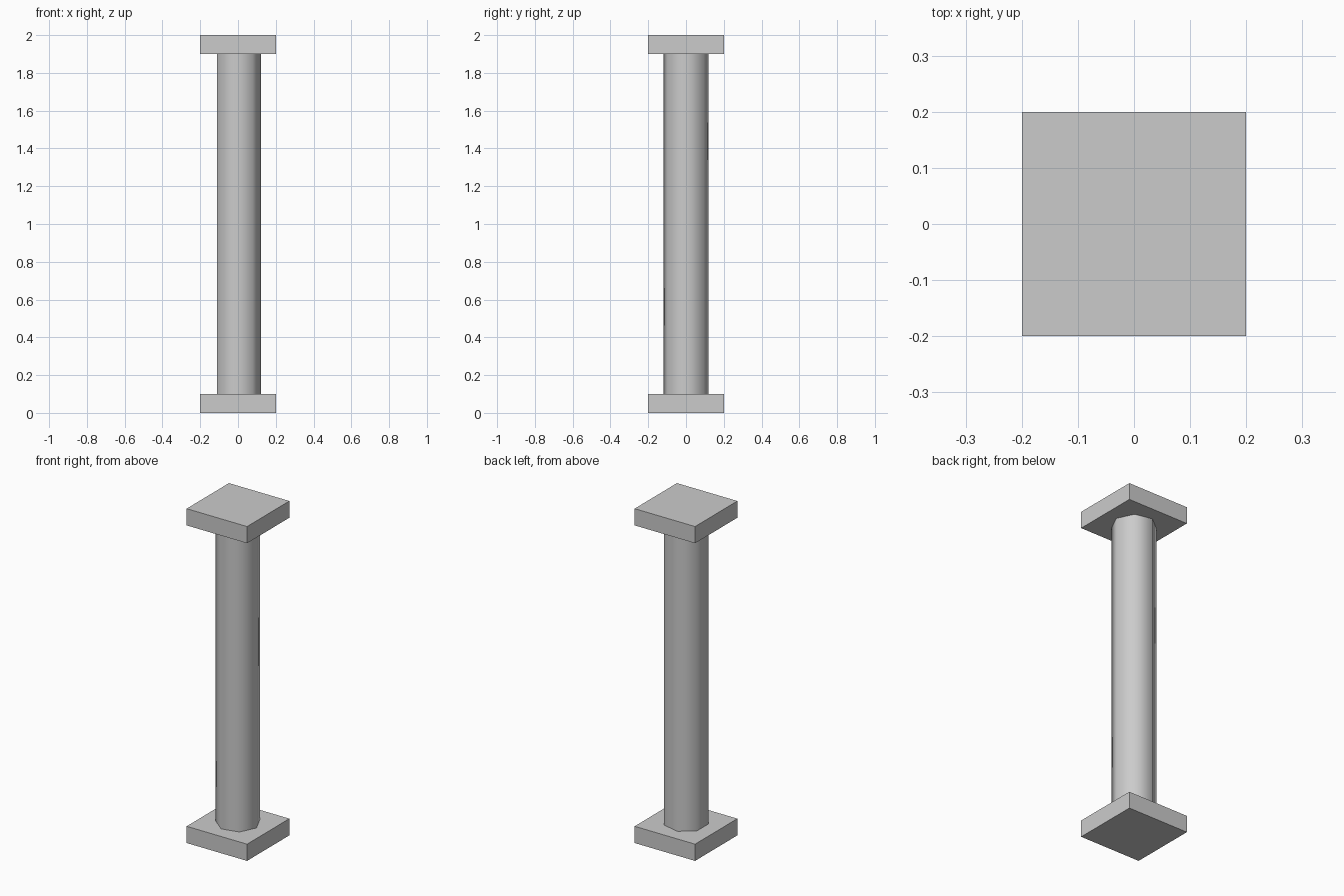
import bpy, bmesh
from math import cos, sin, tau

if "Cube" in bpy.data.objects:
    bpy.data.objects.remove(bpy.data.objects["Cube"])

PLATE_W, PLATE_H, HEIGHT = 0.4, 0.1, 2.0
SHAFT_R, SIDES = 0.123, 7


def make_object(name, bm):
    mesh = bpy.data.meshes.new(name)
    bm.to_mesh(mesh)
    bm.free()
    obj = bpy.data.objects.new(name, mesh)
    bpy.context.collection.objects.link(obj)
    return obj


# Square base and cap plates
def plate(name, z):
    bm = bmesh.new()
    bmesh.ops.create_cube(bm, size=1)
    bmesh.ops.scale(bm, vec=(PLATE_W, PLATE_W, PLATE_H), verts=bm.verts)
    bmesh.ops.translate(bm, vec=(0, 0, z), verts=bm.verts)
    return make_object(name, bm)


plate("base_plate", PLATE_H / 2)
plate("cap_plate", HEIGHT - PLATE_H / 2)

# Seven-sided shaft, smooth around the sides, open where it meets the plates
bm = bmesh.new()
rings = [[bm.verts.new((SHAFT_R * cos(tau * i / SIDES), SHAFT_R * sin(tau * i / SIDES), z))
          for i in range(SIDES)] for z in (PLATE_H, HEIGHT - PLATE_H)]
for i in range(SIDES):
    j = (i + 1) % SIDES
    face = bm.faces.new((rings[0][i], rings[0][j], rings[1][j], rings[1][i]))
    face.smooth = True
make_object("column_shaft", bm)
